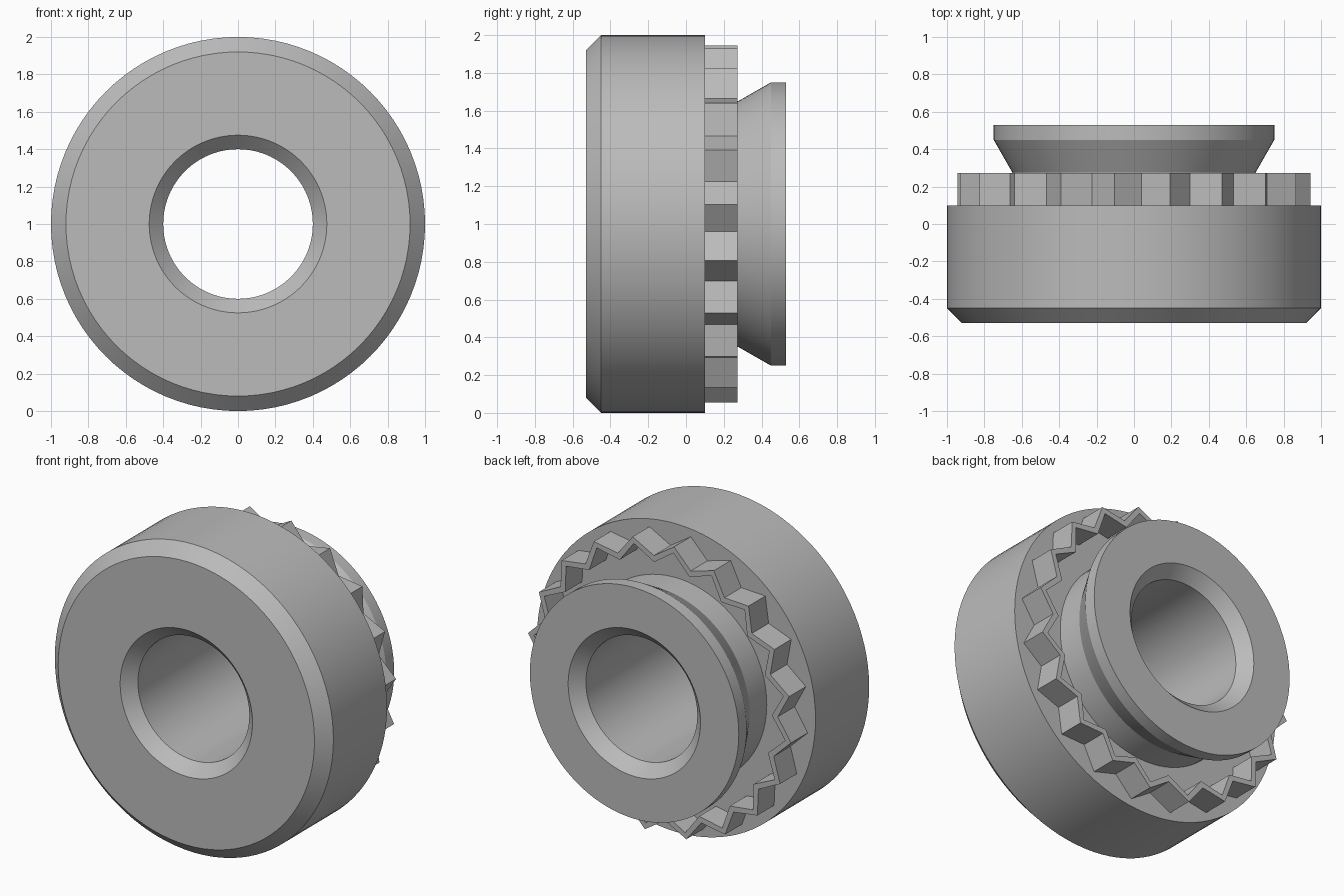
import bpy, bmesh, math
from mathutils import Matrix, Vector

cube = bpy.data.objects.get("Cube")
if cube:
    bpy.data.objects.remove(cube, do_unlink=True)

steel = bpy.data.materials.new("plain grey steel")
steel.use_nodes = True
GREY = (0.5, 0.5, 0.5, 1)
steel.diffuse_color = GREY
steel.node_tree.nodes["Principled BSDF"].inputs["Base Color"].default_value = GREY

CENTRE = Vector((0, 0, 1))
SEGMENTS = 96
TEETH = 20
TOOTH_START = math.radians(11.7)


def finish(bm, name, smooth):
    bmesh.ops.recalc_face_normals(bm, faces=bm.faces)
    mesh = bpy.data.meshes.new(name)
    bm.to_mesh(mesh)
    bm.free()
    mesh.materials.append(steel)
    obj = bpy.data.objects.new(name, mesh)
    bpy.context.collection.objects.link(obj)
    if smooth:
        bpy.ops.object.select_all(action="DESELECT")
        obj.select_set(True)
        bpy.context.view_layer.objects.active = obj
        bpy.ops.object.shade_smooth_by_angle(angle=math.radians(25))
    return obj


def bridge_rings(bm, rings):
    # join each ring of vertices to the next, and the last to the first
    for a, b in zip(rings, rings[1:] + rings[:1]):
        for i in range(len(a)):
            j = (i + 1) % len(a)
            bm.faces.new((a[i], a[j], b[j], b[i]))


def polar(radius, angle, y):
    return CENTRE + Vector((radius * math.sin(angle), y, radius * math.cos(angle)))


# turned body: bored barrel, neck and flared flange as (radius, y)
profile = [(0.4, -0.455), (0.475, -0.53), (0.92, -0.53), (1, -0.45), (1, 0.1),
           (0.65, 0.1), (0.65, 0.275), (0.75, 0.45), (0.75, 0.53),
           (0.475, 0.53), (0.4, 0.455)]
bm = bmesh.new()
bridge_rings(bm, [[bm.verts.new(polar(r, math.tau * i / SEGMENTS, y))
                   for i in range(SEGMENTS)] for r, y in profile])
finish(bm, "turned_body", True)

# thin zigzag ring behind the barrel: alternating tips and roots
WALL = 0.042
bm = bmesh.new()
rings = []
for inset, y in ((0, 0.1), (0, 0.272), (WALL, 0.272), (WALL, 0.1)):
    rings.append([bm.verts.new(polar((0.85 if i % 2 else 0.95) - inset,
                                     TOOTH_START + math.pi * i / TEETH, y))
                  for i in range(TEETH * 2)])
bridge_rings(bm, rings)
finish(bm, "toothed_ring", False)
